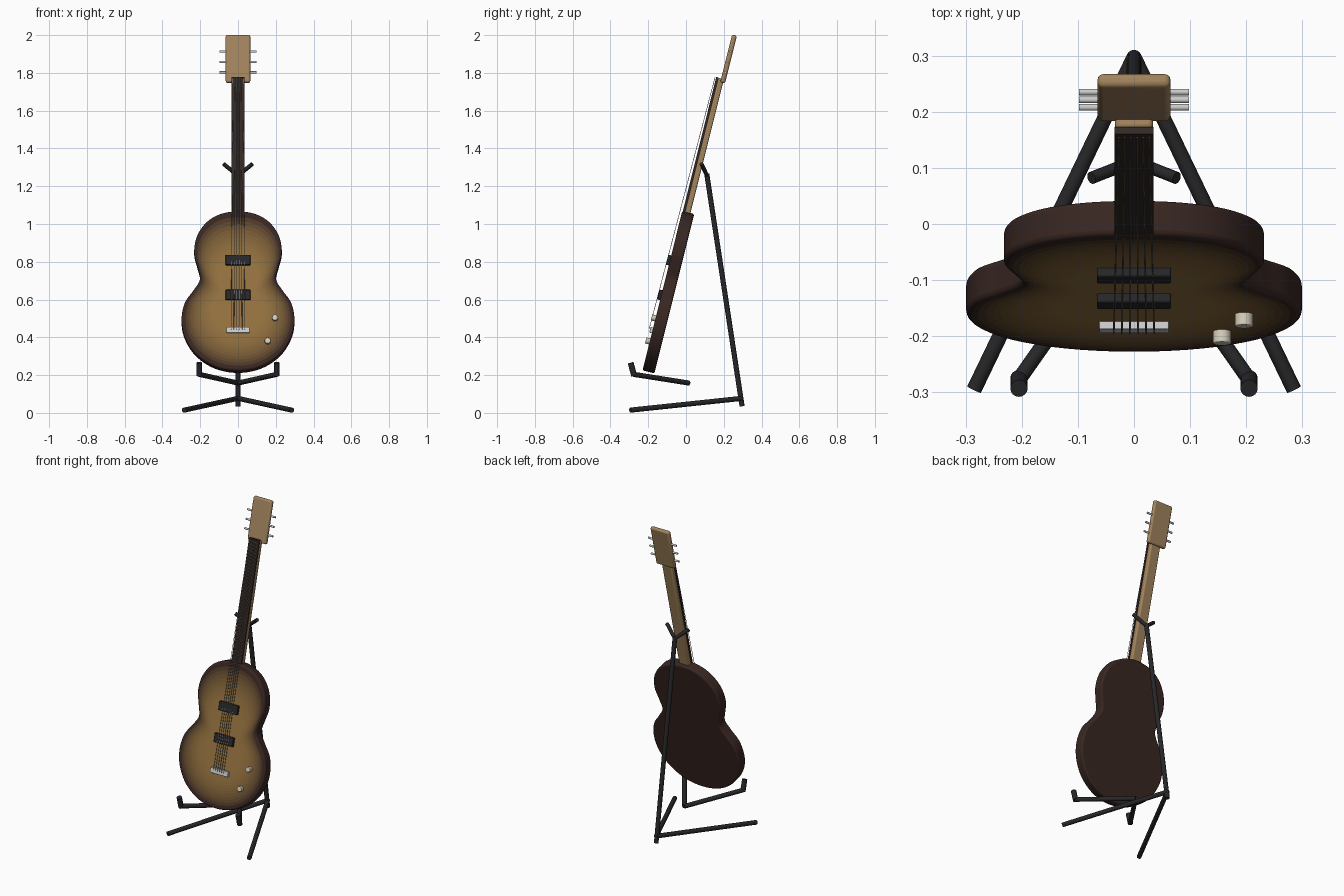
import bpy, bmesh, math
from mathutils import Matrix, Vector

if "Cube" in bpy.data.objects:
    bpy.data.objects.remove(bpy.data.objects["Cube"])

# Guitar frame: local z runs up the neck, local -y is the front, origin at the body's bottom front
TILT = Matrix.Translation((0, -0.23, 0.225)) @ Matrix.Rotation(math.radians(-14), 4, 'X')


def mat(name, color):
    m = bpy.data.materials.new(name)
    m.diffuse_color = (*color, 1)
    m.use_nodes = True
    m.node_tree.nodes["Principled BSDF"].inputs["Base Color"].default_value = m.diffuse_color
    return m


DARK, GOLD = Vector((0.04, 0.02, 0.016)), Vector((0.30, 0.17, 0.05))
BROWN = mat("dark_brown", DARK)
WOOD = mat("maple", (0.36, 0.23, 0.11))
BOARD = mat("rosewood", (0.035, 0.022, 0.018))
BLACK = mat("black", (0.02, 0.02, 0.022))
METAL = mat("metal", (0.6, 0.6, 0.6))
STRING = mat("string_steel", (0.3, 0.3, 0.3))
CREAM = mat("cream", (0.65, 0.6, 0.48))


def finish(name, bm, mats, frame=Matrix(), bevel=0, segments=3):
    bmesh.ops.recalc_face_normals(bm, faces=bm.faces)
    me = bpy.data.meshes.new(name)
    bm.to_mesh(me)
    bm.free()
    for m in mats:
        me.materials.append(m)
    ob = bpy.data.objects.new(name, me)
    bpy.context.collection.objects.link(ob)
    ob.matrix_world = frame
    if bevel:
        b = ob.modifiers.new("bevel", 'BEVEL')
        b.width, b.segments = bevel, segments
        b.limit_method, b.angle_limit = 'ANGLE', math.radians(50)
    bpy.ops.object.select_all(action='DESELECT')
    ob.select_set(True)
    bpy.context.view_layer.objects.active = ob
    bpy.ops.object.shade_smooth_by_angle(angle=math.radians(35))
    return ob


def box(name, lo, hi, m, bevel=0.0):
    lo, hi = Vector(lo), Vector(hi)
    bm = bmesh.new()
    size = Matrix.Diagonal((*(hi - lo), 1))
    bmesh.ops.create_cube(bm, size=1, matrix=Matrix.Translation((lo + hi) / 2) @ size)
    return finish(name, bm, [m], TILT, bevel)


def rods(name, segs, r, m, frame=Matrix(), sides=16, bevel=0):
    bm = bmesh.new()
    for a, b in segs:
        a, b = Vector(a), Vector(b)
        d = b - a
        place = Matrix.Translation((a + b) / 2) @ d.to_track_quat('Z', 'Y').to_matrix().to_4x4()
        bmesh.ops.create_cone(bm, cap_ends=True, segments=sides, radius1=r, radius2=r,
                              depth=d.length, matrix=place)
    return finish(name, bm, [m], frame, bevel)


def smooth_loop(pts, n):
    out = []
    k = len(pts)
    for i in range(k):
        p0, p1, p2, p3 = (Vector(pts[(i + j) % k]) for j in (-1, 0, 1, 2))
        for s in range(n):
            t = s / n
            out.append(0.5 * (2 * p1 + (p2 - p0) * t + (2 * p0 - 5 * p1 + 4 * p2 - p3) * t * t
                              + (3 * p1 - p0 - 3 * p2 + p3) * t ** 3))
    return out


# Body: figure-eight outline with sunburst rings on the front
half = [(0.12, 0.022), (0.22, 0.088), (0.28, 0.18), (0.299, 0.275), (0.282, 0.37),
        (0.235, 0.44), (0.201, 0.5), (0.215, 0.57), (0.232, 0.645), (0.217, 0.735),
        (0.165, 0.812), (0.09, 0.856)]
outline = smooth_loop([(0, 0)] + half + [(0, 0.87)] + [(-x, z) for x, z in reversed(half)], 5)
bm = bmesh.new()


def ring(y, s):
    return [bm.verts.new((p.x * s, y, 0.38 + (p.y - 0.38) * s)) for p in outline]


def bridge(a, b, index):
    for i in range(len(a)):
        j = (i + 1) % len(a)
        bm.faces.new((a[i], a[j], b[j], b[i])).material_index = index


back, prev = ring(0.065, 1), ring(0, 1)
bm.faces.new(back)
bridge(back, prev, 0)
shades = [BROWN]
STEPS = 14
for i in range(STEPS):
    nxt = ring(0, 0.93 - 0.58 * i / (STEPS - 1))
    f = i / (STEPS - 1)
    shades.append(mat(f"sunburst_{i}", DARK.lerp(GOLD, 1 - (1 - f) ** 2)))
    bridge(prev, nxt, i + 1)
    prev = nxt
bm.faces.new(prev).material_index = STEPS
finish("body", bm, shades, TILT, 0.01)

# Neck, fretboard and headstock
box("neck", (-0.034, 0.014, 0.8), (0.034, 0.045, 1.6), WOOD, 0.008)
box("fretboard", (-0.035, 0.003, 0.8), (0.035, 0.016, 1.602), BOARD)
box("headstock", (-0.065, 0.03, 1.58), (0.065, 0.056, 1.84), WOOD, 0.01)

# Tuning pegs
rods("tuning_pegs", [((s * 0.055, 0.043, z), (s * 0.098, 0.043, z))
                     for s in (-1, 1) for z in (1.637, 1.693, 1.75)], 0.006, METAL, TILT, 12)

# Pickups, bridge and knobs
for name, z in (("neck_pickup", 0.6), ("bridge_pickup", 0.41)):
    box(name, (-0.066, -0.016, z - 0.027), (0.066, 0.005, z + 0.027), BLACK, 0.004)
box("bridge", (-0.062, -0.014, 0.203), (0.062, 0.005, 0.234), METAL, 0.002)
rods("control_knobs", [((x, 0.002, z), (x, -0.022, z)) for x, z in ((0.196, 0.284), (0.157, 0.158))],
     0.016, CREAM, TILT, 20, 0.002)

# Strings
rods("strings", [((0.0144 * k, -0.019, 0.22), (0.0108 * k, -0.003, 1.6))
                 for k in (-2.5, -1.5, -0.5, 0.5, 1.5, 2.5)], 0.0015, STRING, TILT, 6)

# Stand: post, neck yoke, floor legs and cradle arms
R = 0.0135
rods("stand_post", [((0, 0.297, 0.035), (0, 0.11, 1.265))], R, BLACK)
rods("neck_yoke", [((0, 0.112, 1.255), (s * 0.076, 0.082, 1.318)) for s in (-1, 1)], 0.011, BLACK)
rods("floor_legs", [((0, 0.297, 0.077), (s * 0.285, -0.295, 0.0145)) for s in (-1, 1)], R, BLACK)
rods("cradle_arms", [((0, 0.015, 0.158), (s * 0.205, -0.277, 0.204)) for s in (-1, 1)], R, BLACK)
rods("cradle_hooks", [((s * 0.205, -0.275, 0.197), (s * 0.205, -0.293, 0.266)) for s in (-1, 1)],
     0.0155, BLACK)
